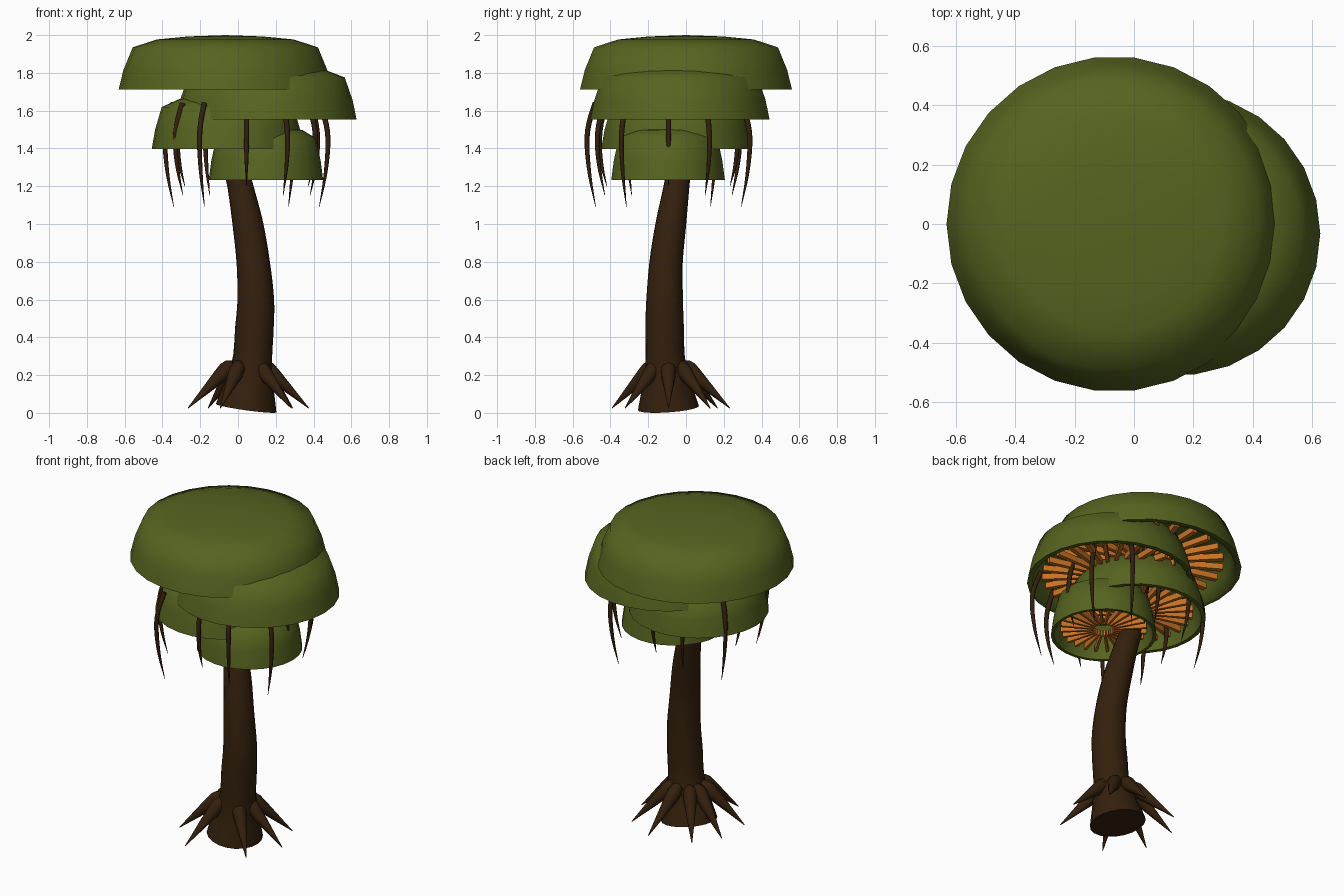
import bpy, bmesh, math
from mathutils import Vector

cube = bpy.data.objects.get("Cube")
if cube:
    bpy.data.objects.remove(cube, do_unlink=True)


def material(name, rgb):
    m = bpy.data.materials.new(name)
    m.use_nodes = True
    m.diffuse_color = (*rgb, 1)
    bsdf = next(n for n in m.node_tree.nodes if n.type == 'BSDF_PRINCIPLED')
    bsdf.inputs["Base Color"].default_value = (*rgb, 1)
    return m


GREEN = material("moss green", (0.093, 0.127, 0.014))
BROWN = material("dark bark", (0.034, 0.0145, 0.004))
ORANGE = material("gill orange", (0.58, 0.17, 0.018))


def finish(bm, name, mat, smooth=None):
    bmesh.ops.recalc_face_normals(bm, faces=bm.faces)
    mesh = bpy.data.meshes.new(name)
    bm.to_mesh(mesh)
    bm.free()
    mesh.materials.append(mat)
    obj = bpy.data.objects.new(name, mesh)
    bpy.context.collection.objects.link(obj)
    if smooth:
        bpy.ops.object.select_all(action='DESELECT')
        obj.select_set(True)
        bpy.context.view_layer.objects.active = obj
        bpy.ops.object.shade_smooth_by_angle(angle=math.radians(smooth))


def bridge(bm, a, b):
    n = len(a)
    for i in range(n):
        bm.faces.new((a[i], a[(i + 1) % n], b[(i + 1) % n], b[i]))


def smooth_path(keys, steps):
    """Catmull-Rom through (x, y, z, radius) keys."""
    k = [Vector(p) for p in keys]
    k = [2 * k[0] - k[1]] + k + [2 * k[-1] - k[-2]]
    out = []
    for i in range(1, len(k) - 2):
        a, b, c, d = k[i - 1:i + 3]
        for s in range(steps):
            t = s / steps
            out.append(0.5 * (2 * b + (c - a) * t + (2 * a - 5 * b + 4 * c - d) * t * t
                              + (3 * b - a - 3 * c + d) * t ** 3))
    return out + [k[-2]]


def sweep(bm, path, sides):
    """Round tube along (x, y, z, radius) points, closed at both ends."""
    rings = []
    for i, p in enumerate(path):
        before, after = path[max(i - 1, 0)], path[min(i + 1, len(path) - 1)]
        tangent = (after - before).to_3d().normalized()
        side = Vector((1, 0, 0)) if abs(tangent.y) > 0.8 else Vector((0, 1, 0))
        u = tangent.cross(side).normalized()
        v = tangent.cross(u)
        turn = math.tau / sides
        rings.append([bm.verts.new(p.to_3d() + p.w * (u * math.cos(j * turn) + v * math.sin(j * turn)))
                      for j in range(sides)])
    for a, b in zip(rings, rings[1:]):
        bridge(bm, a, b)
    bm.faces.new(rings[0])
    bm.faces.new(rings[-1])


# Leaning trunk, flared at the base
bm = bmesh.new()
trunk = [(0.043, -0.093, 0.025, 0.162), (0.073, -0.108, 0.25, 0.108), (0.087, -0.113, 0.45, 0.102),
         (0.094, -0.113, 0.6, 0.097), (0.08, -0.105, 0.8, 0.088), (0.052, -0.08, 1.0, 0.081),
         (0.012, -0.05, 1.2, 0.068), (-0.033, -0.025, 1.4, 0.06), (-0.067, 0, 1.8, 0.05)]
sweep(bm, smooth_path(trunk, 4), 20)
finish(bm, "trunk", BROWN, 50)

BASE = Vector((0.045, -0.093, 0))


def radial_path(angle, profile):
    """Turn (distance, height, radius) steps into points around the base centre."""
    c, s = math.cos(angle), math.sin(angle)
    return [Vector((BASE.x + d * c, BASE.y + d * s, z, r)) for d, z, r in profile]


# Pointed roots with rounded tops
ROOT_ANGLES = (0, 42, 80, 128, 160, 200, 245, 316)
ROOT = [(0.075, 0.27, 0.012), (0.09, 0.255, 0.033), (0.115, 0.23, 0.042),
        (0.15, 0.195, 0.038), (0.33, 0.025, 0.002)]
for i, degrees in enumerate(ROOT_ANGLES):
    bm = bmesh.new()
    sweep(bm, radial_path(math.radians(degrees), ROOT), 10)
    finish(bm, f"root_{i + 1}", BROWN, 50)

# Twelve hanging tendrils in three repeating spreads and lengths
SPREADS = ((0.84, 1.2), (1.0, 1.15), (1.145, 1.09))
for i in range(12):
    spread, tip = SPREADS[i % 3]
    steps = [(0.39, 1.64, 0.015), (0.425, 1.53, 0.014), (0.435, 1.42, 0.013),
             (0.42, (1.42 + tip) / 2, 0.009), (0.388, tip, 0.001)]
    profile = [(d * spread, z, r) for d, z, r in steps]
    bm = bmesh.new()
    sweep(bm, smooth_path(radial_path(i * math.tau / 12, profile), 3), 8)
    finish(bm, f"tendril_{i + 1}", BROWN, 50)

# Hollow caps: outer dome, rim, inner ceiling
HEIGHT = 0.288
SEGMENTS = 26
OUTER = [(0.35, 0.975), (0.64, 0.92), (0.868, 0.775), (0.955, 0.36), (1, 0)]
INNER = [(0.94, 0), (0.89, 0.3), (0.8, 0.66), (0.6, 0.78), (0.3, 0.82)]


def cap(name, x, y, z, radius):
    bm = bmesh.new()
    rings = []
    for r, h in OUTER + INNER:
        rings.append([bm.verts.new((x + r * radius * math.cos(j * math.tau / SEGMENTS),
                                    y + r * radius * math.sin(j * math.tau / SEGMENTS),
                                    z + h * HEIGHT)) for j in range(SEGMENTS)])
    for a, b in zip(rings, rings[1:]):
        bridge(bm, a, b)
    for ring, h in ((rings[0], 1), (rings[-1], 0.83)):
        pole = bm.verts.new((x, y, z + h * HEIGHT))
        for j in range(SEGMENTS):
            bm.faces.new((ring[j], ring[(j + 1) % SEGMENTS], pole))
    finish(bm, name, GREEN, 75)


def gills(name, x, y, z, radius, count=24):
    """Radial blades under a cap."""
    bm = bmesh.new()
    for i in range(count):
        a = i * math.tau / count
        along, across = Vector((math.cos(a), math.sin(a), 0)), Vector((-math.sin(a), math.cos(a), 0))
        ends = []
        for d, half in ((0.2, 0.018), (0.82, 0.028)):
            mid = Vector((x, y, z + 0.05)) + along * d * radius
            ends.append([bm.verts.new(mid + across * half * radius * s + Vector((0, 0, 0.018 * t)))
                         for s, t in ((-1, -1), (1, -1), (1, 1), (-1, 1))])
        bridge(bm, *ends)
        for end in ends:
            bm.faces.new(end)
    finish(bm, name, ORANGE)


CAPS = {"top": (-0.067, 0, 1.712, 0.565), "upper": (0.15, -0.032, 1.553, 0.478),
        "middle": (-0.055, -0.05, 1.396, 0.402), "lower": (0.148, -0.095, 1.232, 0.303)}
for label, spec in CAPS.items():
    cap(label + "_cap", *spec)
    gills(label + "_gills", *spec)
